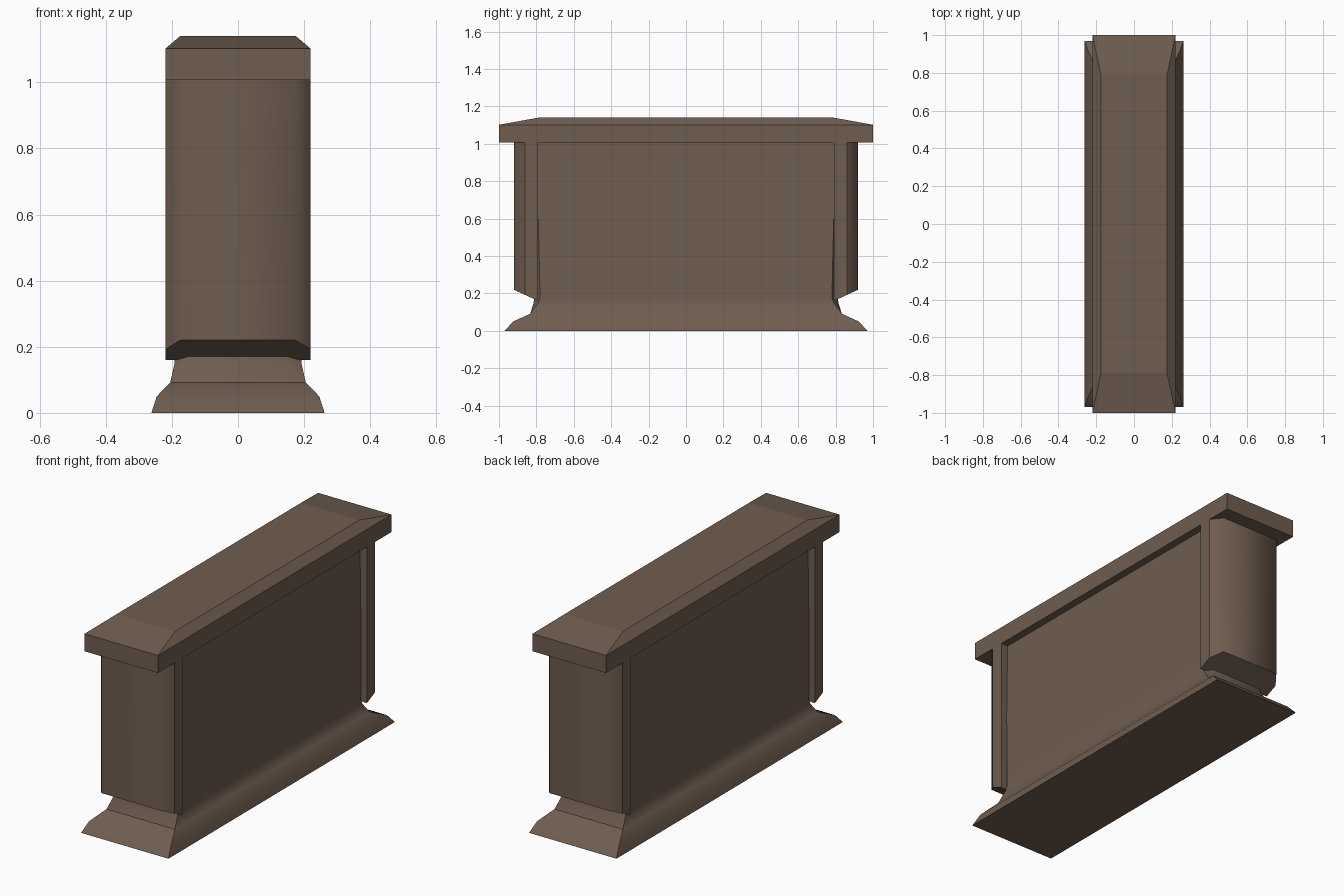
import bpy, bmesh, math

if "Cube" in bpy.data.objects:
    bpy.data.objects.remove(bpy.data.objects["Cube"], do_unlink=True)

brown = bpy.data.materials.new("warm_brown")
brown.use_nodes = True
colour = (0.16, 0.11, 0.08, 1)
brown.diffuse_color = colour
bsdf = next(n for n in brown.node_tree.nodes if n.type == "BSDF_PRINCIPLED")
bsdf.inputs["Base Color"].default_value = colour


def finish(name, bm, smooth_angle=None):
    """Clean the mesh, link it and shade it."""
    bmesh.ops.remove_doubles(bm, verts=bm.verts, dist=0.0005)
    bmesh.ops.recalc_face_normals(bm, faces=bm.faces)
    mesh = bpy.data.meshes.new(name)
    bm.to_mesh(mesh)
    bm.free()
    mesh.materials.append(brown)
    obj = bpy.data.objects.new(name, mesh)
    bpy.context.collection.objects.link(obj)
    if smooth_angle:
        bpy.ops.object.select_all(action="DESELECT")
        obj.select_set(True)
        bpy.context.view_layer.objects.active = obj
        bpy.ops.object.shade_smooth_by_angle(angle=math.radians(smooth_angle))
    return obj


def loft(rings):
    """Join rings of equal point count with quads and close both ends."""
    bm = bmesh.new()
    loops = [[bm.verts.new(p) for p in ring] for ring in rings]
    for low, high in zip(loops, loops[1:]):
        for i in range(len(low)):
            j = (i + 1) % len(low)
            bm.faces.new((low[i], low[j], high[j], high[i]))
    bm.faces.new(loops[0][::-1])
    bm.faces.new(loops[-1])
    return bm


def rectangle(x, y, z):
    return [(-x, -y, z), (x, -y, z), (x, y, z), (-x, y, z)]


def cut_rectangle(x, y, z, cx, cy):
    """Rectangle with its corners cut off."""
    return [(x - cx, -y, z), (x, cy - y, z), (x, y - cy, z), (x - cx, y, z),
            (cx - x, y, z), (-x, y - cy, z), (-x, cy - y, z), (cx - x, -y, z)]


# Flared foot running up into the recessed side panels
body = [(0.262, 0.97, 0, 0, 0), (0.246, 0.925, 0.05, 0, 0),
        (0.205, 0.833, 0.092, 0, 0), (0.192, 0.815, 0.15, 0.035, 0.025),
        (0.19, 0.81, 0.18, 0.04, 0.03), (0.178, 0.81, 1.02, 0.04, 0.01)]
finish("foot_and_panels", loft([cut_rectangle(*r) for r in body]), 40)

# Bevelled slab on top
finish("top_cap", loft([rectangle(0.22, 1, 1.007), rectangle(0.22, 1, 1.102),
                        rectangle(0.175, 0.79, 1.14)]))

# End pillars with cut corners and an underside sloping inward
for side, name in ((-1, "front_pillar"), (1, "back_pillar")):
    plan = [(-0.22, 0.79), (0.22, 0.79), (0.22, 0.86),
            (0.175, 0.92), (-0.175, 0.92), (-0.22, 0.86)]
    bottom = [(x, y * side, 0.16 + (y - 0.79) * 0.46) for x, y in plan]
    top = [(x, y * side, 1.01) for x, y in plan]
    bm = loft([bottom, top])
    # Keep the corner between flank and cut crisp
    for e in bm.edges:
        if all(abs(abs(v.co.y) - 0.86) < 0.001 for v in e.verts):
            e.smooth = False
    finish(name, bm, 60)
